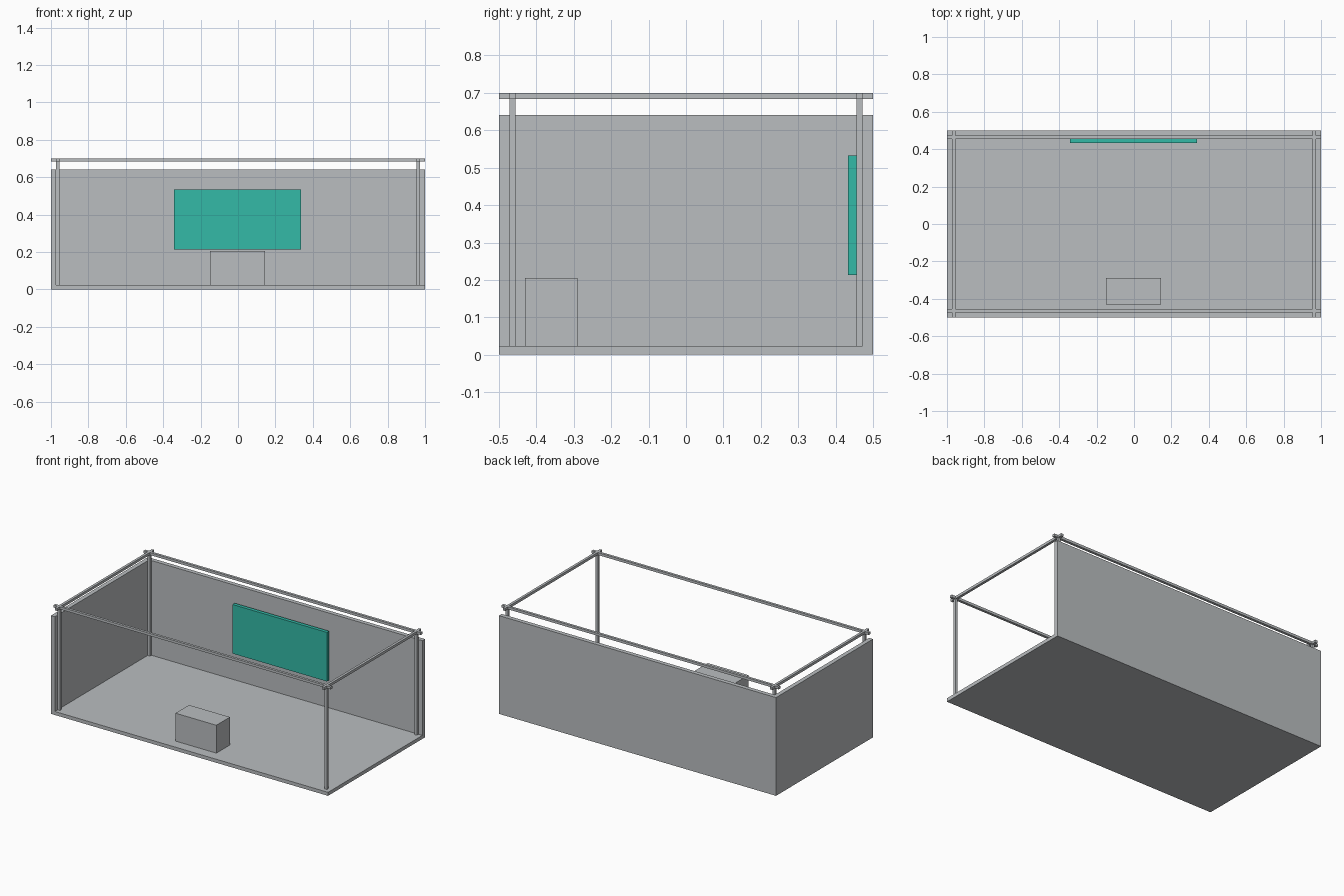
import bpy

if "Cube" in bpy.data.objects:
    bpy.data.objects.remove(bpy.data.objects["Cube"], do_unlink=True)


def make_material(name, rgb):
    mat = bpy.data.materials.new(name)
    mat.use_nodes = True
    mat.diffuse_color = (*rgb, 1)
    mat.node_tree.nodes["Principled BSDF"].inputs["Base Color"].default_value = (*rgb, 1)
    return mat


GREY = make_material("light_grey", (0.49, 0.51, 0.525))
TEAL = make_material("teal", (0.033, 0.49, 0.39))


def box(name, x, y, z, mat=GREY):
    """Box spanning the given (low, high) ranges."""
    bpy.ops.mesh.primitive_cube_add(size=1, location=[sum(r) / 2 for r in (x, y, z)])
    obj = bpy.context.object
    obj.name = name
    obj.scale = [r[1] - r[0] for r in (x, y, z)]
    bpy.ops.object.transform_apply(location=False, rotation=False, scale=True)
    obj.data.materials.append(mat)
    return obj


HALF_X, HALF_Y = 1.0, 0.5
FLOOR, WALL_TOP, TOP = 0.023, 0.641, 0.7
WALL, BAR = 0.028, 0.0165


def bar_range(half, side):
    """Range across a bar that stands just inside the wall on one side."""
    outer = half - WALL
    return tuple(sorted((side * outer, side * (outer - BAR))))


# Floor and the two walls
box("floor", (-HALF_X, HALF_X), (-HALF_Y, HALF_Y), (0, FLOOR))
box("back_wall", (-HALF_X, HALF_X), (HALF_Y - WALL, HALF_Y), (FLOOR, WALL_TOP))
box("side_wall", (-HALF_X, WALL - HALF_X), (-HALF_Y, HALF_Y - WALL), (FLOOR, WALL_TOP))

# Corner posts
for sx, side in ((-1, "right"), (1, "left")):
    for sy, end in ((-1, "front"), (1, "back")):
        box(f"{end}_{side}_post", bar_range(HALF_X, sx), bar_range(HALF_Y, sy), (FLOOR, TOP - BAR))

# Overhead rails, crossing at the corners
for s, end, side in ((-1, "front", "right"), (1, "back", "left")):
    box(f"{end}_rail", (-HALF_X, HALF_X), bar_range(HALF_Y, s), (TOP - BAR, TOP))
    box(f"{side}_rail", bar_range(HALF_X, s), (-HALF_Y, HALF_Y), (TOP - BAR, TOP))

# Counter block and wall screen
box("counter", (-0.15, 0.145), (-0.43, -0.29), (FLOOR, 0.205))
box("screen", (-0.343, 0.338), (0.433, 0.456), (0.213, 0.533), TEAL)
